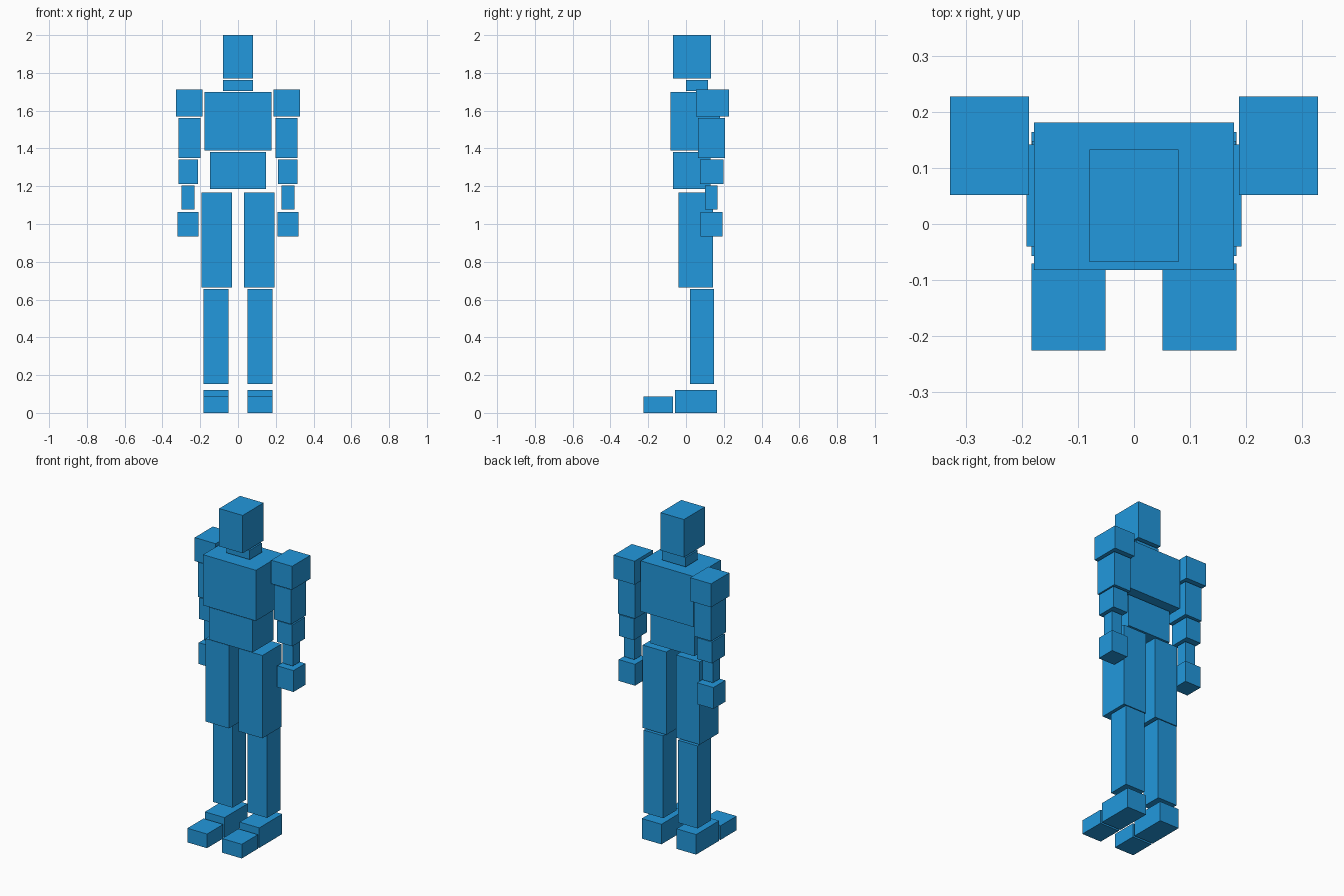
import bpy


def box(name, x, y, z):
    """Axis-aligned block from (min, max) ranges."""
    bpy.ops.mesh.primitive_cube_add(
        size=1, location=[(a + b) / 2 for a, b in (x, y, z)])
    ob = bpy.context.object
    ob.name = name
    ob.scale = [b - a for a, b in (x, y, z)]
    bpy.ops.object.transform_apply(location=False, rotation=False, scale=True)
    mat = ob.data.materials
    mat.append(blue)


blue = bpy.data.materials.new("blue")
blue.diffuse_color = (0.016, 0.314, 0.723, 1)

# Head and torso
box("head", (-0.079, 0.079), (-0.068, 0.133), (1.77, 2.0))
box("neck", (-0.079, 0.079), (0.0, 0.116), (1.705, 1.762))
box("chest", (-0.178, 0.178), (-0.082, 0.181), (1.39, 1.698))
box("abdomen", (-0.147, 0.147), (-0.07, 0.13), (1.185, 1.382))

# Limb blocks: name, x range on the positive side, y range, z range
limbs = [
    ("shoulder", (0.187, 0.328), (0.052, 0.227), (1.568, 1.711)),
    ("upper_arm", (0.198, 0.314), (0.063, 0.206), (1.35, 1.56)),
    ("forearm", (0.213, 0.314), (0.073, 0.198), (1.212, 1.342)),
    ("wrist", (0.229, 0.299), (0.1, 0.168), (1.078, 1.205)),
    ("hand", (0.209, 0.319), (0.078, 0.192), (0.934, 1.064)),
    ("thigh", (0.033, 0.192), (-0.04, 0.142), (0.663, 1.167)),
    ("shin", (0.05, 0.182), (0.02, 0.148), (0.153, 0.655)),
    ("foot", (0.051, 0.183), (-0.057, 0.164), (0.0, 0.122)),
    ("toes", (0.051, 0.183), (-0.225, -0.07), (0.0, 0.086)),
]
for name, (x0, x1), y, z in limbs:
    box(name + "_left", (x0, x1), y, z)
    box(name + "_right", (-x1, -x0), y, z)
